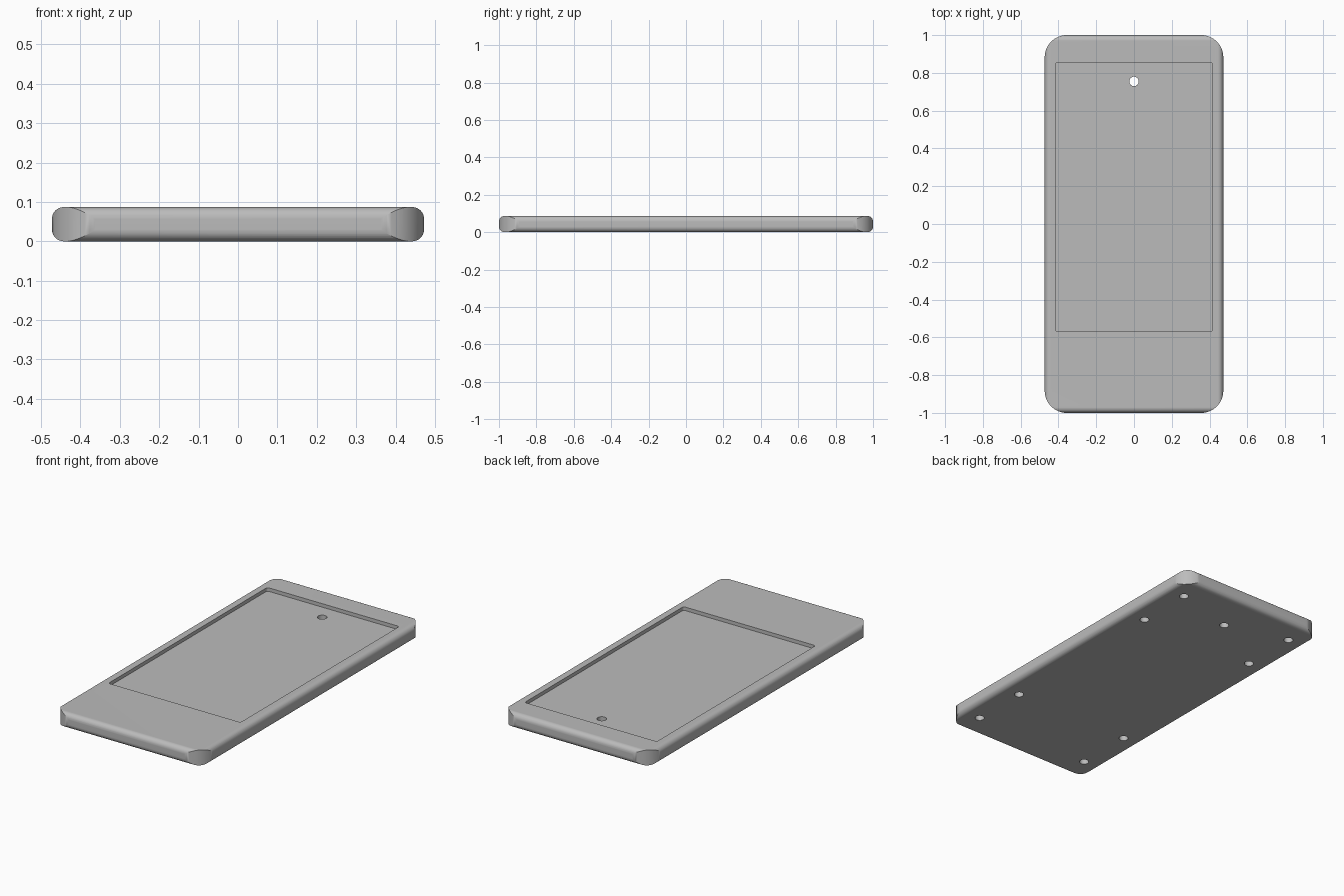
import bpy, bmesh
from math import cos, sin, pi

if "Cube" in bpy.data.objects:
    bpy.data.objects.remove(bpy.data.objects["Cube"], do_unlink=True)

W, L, H = 0.945, 2.0, 0.087      # overall size
EDGE, CORNER = 0.03, 0.118       # edge fillet and plan corner radius
RECESS, BLIND = 0.02, 0.045      # pocket and screw hole depths

grey = bpy.data.materials.new("plain grey")
grey.use_nodes = True
grey.diffuse_color = (0.5, 0.5, 0.5, 1)
grey.node_tree.nodes["Principled BSDF"].inputs["Base Color"].default_value = (0.5, 0.5, 0.5, 1)


def add_object(name, bm):
    bmesh.ops.recalc_face_normals(bm, faces=bm.faces)
    mesh = bpy.data.meshes.new(name)
    bm.to_mesh(mesh)
    bm.free()
    mesh.materials.append(grey)
    ob = bpy.data.objects.new(name, mesh)
    bpy.context.collection.objects.link(ob)
    return ob


def rounded_prism(name, x0, x1, y0, y1, z0, z1, r, steps=16):
    """Upright prism whose plan is a rectangle with rounded corners."""
    bm = bmesh.new()
    centres = [(x1 - r, y1 - r), (x0 + r, y1 - r), (x0 + r, y0 + r), (x1 - r, y0 + r)]
    ring = []
    for q, (cx, cy) in enumerate(centres):
        for i in range(steps + 1):
            a = (q + i / steps) * pi / 2
            ring.append(bm.verts.new((cx + r * cos(a), cy + r * sin(a), z0)))
    base = bm.faces.new(ring)
    top = bmesh.ops.extrude_face_region(bm, geom=[base])["geom"]
    verts = [v for v in top if isinstance(v, bmesh.types.BMVert)]
    bmesh.ops.translate(bm, verts=verts, vec=(0, 0, z1 - z0))
    return add_object(name, bm)


def cylinder(name, x, y, z0, z1, r):
    bm = bmesh.new()
    bmesh.ops.create_cone(bm, cap_ends=True, segments=32, radius1=r, radius2=r, depth=z1 - z0)
    bmesh.ops.translate(bm, verts=bm.verts, vec=(x, y, (z0 + z1) / 2))
    return add_object(name, bm)


def cut(target, cutter, operation="DIFFERENCE"):
    cutter.hide_render = True
    mod = target.modifiers.new("cut", "BOOLEAN")
    mod.operation, mod.solver, mod.object = operation, "EXACT", cutter
    bpy.context.view_layer.objects.active = target
    bpy.ops.object.modifier_apply(modifier=mod.name)
    bpy.data.objects.remove(cutter, do_unlink=True)


# Slab with filleted top and bottom edges
bm = bmesh.new()
bmesh.ops.create_cube(bm, size=1)
bmesh.ops.scale(bm, verts=bm.verts, vec=(W, L, H))
bmesh.ops.translate(bm, verts=bm.verts, vec=(0, 0, H / 2))
rims = [e for e in bm.edges if abs(e.verts[0].co.z - e.verts[1].co.z) < 0.01]
bmesh.ops.bevel(bm, geom=rims, offset=EDGE, segments=8, profile=0.5, affect="EDGES")
body = add_object("case_body", bm)

# Upright round corners trimmed through the fillets
gap = 0.0004
cut(body, rounded_prism("corner_trim", -W / 2 - gap, W / 2 + gap, -L / 2 - gap, L / 2 + gap,
                        -0.1, H + 0.1, CORNER), "INTERSECT")

# Shallow screen pocket in the top
cut(body, rounded_prism("pocket", -0.415, 0.415, -0.57, 0.855, H - RECESS, H + 0.1, 0.012, 6))

# Through hole, then the blind screw holes underneath
cut(body, cylinder("through_hole", 0, 0.755, -0.1, H + 0.1, 0.025))
for x in (-0.367, 0.367):
    for y in (-0.855, -0.525, 0.525, 0.855):
        cut(body, cylinder("screw_hole", x, y, -0.1, BLIND, 0.025))

# Smooth fillets, crisp rims
bpy.ops.object.select_all(action="DESELECT")
body.select_set(True)
bpy.context.view_layer.objects.active = body
bpy.ops.object.shade_smooth_by_angle(angle=pi / 7)
weighted = body.modifiers.new("flat_faces", "WEIGHTED_NORMAL")
weighted.keep_sharp = True
